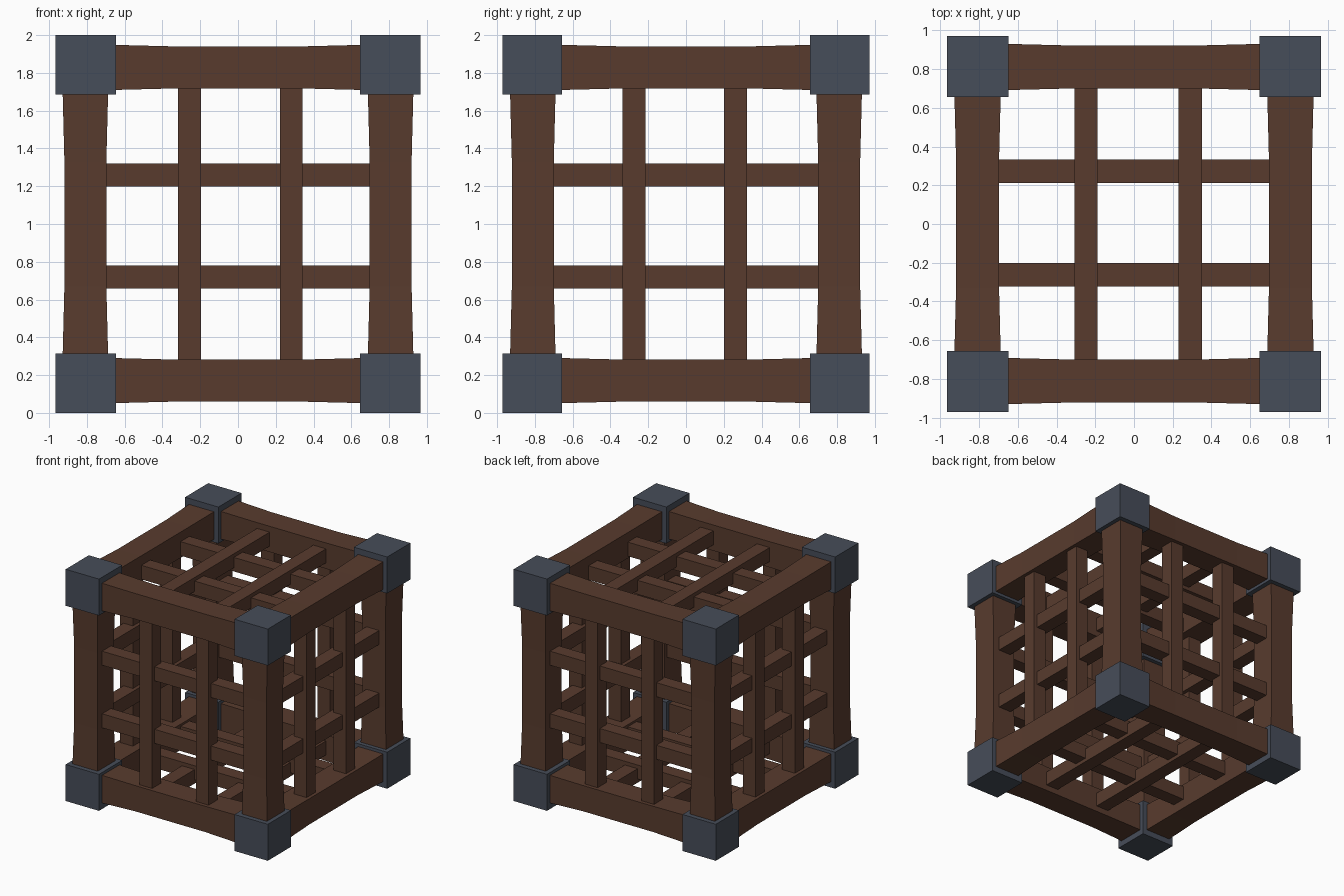
import bpy
from mathutils import Vector

if "Cube" in bpy.data.objects:
    bpy.data.objects.remove(bpy.data.objects["Cube"])


def material(name, rgb):
    m = bpy.data.materials.new(name)
    m.diffuse_color = (*rgb, 1)
    m.use_nodes = True
    m.node_tree.nodes["Principled BSDF"].inputs["Base Color"].default_value = m.diffuse_color
    return m


WOOD = material("dark_brown_wood", (0.098, 0.044, 0.027))
IRON = material("slate_iron", (0.062, 0.074, 0.100))
MID = Vector((0, 0, 1))            # centre of the cage


def prism(name, axis, centre, sections, mat):
    """Square-section bar along an axis; sections = (position, half_u, half_v)."""
    u, v = [a for a in range(3) if a != axis]
    verts, faces = [], []
    for t, hu, hv in sections:
        for su, sv in ((-1, -1), (1, -1), (1, 1), (-1, 1)):
            p = Vector(centre)
            p[axis] += t
            p[u] += su * hu
            p[v] += sv * hv
            verts.append(p + MID)
    for i in range(len(sections) - 1):
        for k in range(4):
            a, b = i * 4 + k, i * 4 + (k + 1) % 4
            faces.append((a, b, b + 4, a + 4))
    n = len(verts)
    faces += [(3, 2, 1, 0), (n - 4, n - 3, n - 2, n - 1)]
    if axis == 1:                  # keep normals outward
        faces = [f[::-1] for f in faces]
    me = bpy.data.meshes.new(name)
    me.from_pydata(verts, [], faces)
    me.materials.append(mat)
    ob = bpy.data.objects.new(name, me)
    bpy.context.collection.objects.link(ob)


# Corner blocks
for sx in (-1, 1):
    for sy in (-1, 1):
        for sz in (-1, 1):
            prism("corner_block", 2, (sx * 0.806, sy * 0.814, sz * 0.8425),
                  [(-0.1575, 0.159, 0.158), (0.1575, 0.159, 0.158)], IRON)

# Edge beams, slightly slimmer in the middle
BEAM = (0.808, 0.811, 0.829)
E, M = 0.121, 0.111
for axis in range(3):
    u, v = [a for a in range(3) if a != axis]
    for su in (-1, 1):
        for sv in (-1, 1):
            c = [0, 0, 0]
            c[u], c[v] = su * BEAM[u], sv * BEAM[v]
            prism("edge_beam", axis, c,
                  [(-0.72, E, E), (-0.33, M, M), (0.33, M, M), (0.72, E, E)], WOOD)

# Lattice on each side: outer bars run along one axis, inner bars cross behind
# (face normal axis, outer bar axis, outer bar positions, inner bar positions)
LATTICE = [
    (1, 2, (-0.257, 0.282), (-0.28, 0.26)),    # front and back
    (0, 2, (-0.275, 0.263), (-0.28, 0.26)),    # left and right
    (2, 1, (-0.248, 0.290), (-0.262, 0.273)),  # top and bottom
]
H = 0.0605
for normal, run, outer, inner in LATTICE:
    cross = 3 - normal - run
    for side in (-1, 1):
        for name, along, across, spots, depth in (
                ("outer_lattice_bar", run, cross, outer, 0.829),
                ("inner_lattice_bar", cross, run, inner, 0.797)):
            for s in spots:
                c = [0, 0, 0]
                c[normal] = side * depth
                c[across] = s
                prism(name, along, c, [(-0.76, H, H), (0.76, H, H)], WOOD)
